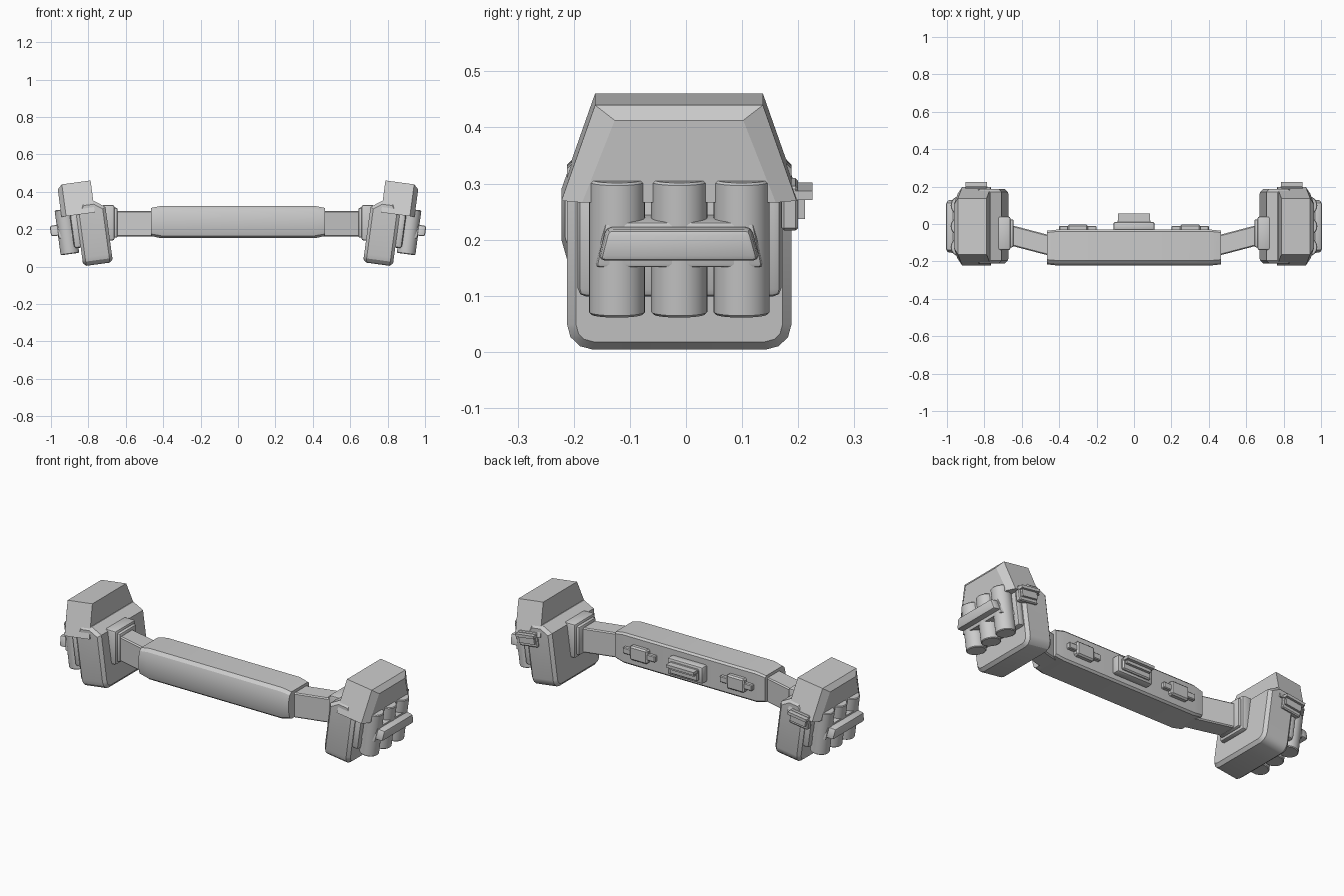
import bpy, bmesh, math
from mathutils import Matrix

if "Cube" in bpy.data.objects:
    bpy.data.objects.remove(bpy.data.objects["Cube"], do_unlink=True)

GREY = (0.6, 0.6, 0.6, 1)
mat = bpy.data.materials.new("plain grey")
mat.use_nodes = True
mat.diffuse_color = GREY
mat.node_tree.nodes["Principled BSDF"].inputs["Base Color"].default_value = GREY

TILT = Matrix.Translation((0.748, 0, 0.013)) @ Matrix.Rotation(math.radians(7.7), 4, 'Y')
WORLD = Matrix.Identity(4)


def finish(name, bm, frame=WORLD, mirror=False, smooth=True):
    """Turn a bmesh into an object, optionally with a twin on the other side."""
    for side, label in ((1, "left_"), (-1, "right_")) if mirror else ((1, ""),):
        part = bm.copy()
        part.transform(Matrix.Scale(side, 4, (1, 0, 0)) @ frame)
        bmesh.ops.recalc_face_normals(part, faces=part.faces)
        mesh = bpy.data.meshes.new(label + name)
        part.to_mesh(mesh)
        part.free()
        mesh.materials.append(mat)
        ob = bpy.data.objects.new(label + name, mesh)
        bpy.context.collection.objects.link(ob)
        bpy.ops.object.select_all(action='DESELECT')
        bpy.context.view_layer.objects.active = ob
        ob.select_set(True)
        if smooth:
            bpy.ops.object.shade_smooth_by_angle(angle=math.radians(30))
    bm.free()


def bevel(bm, width, segments=1, edges=None):
    bmesh.ops.bevel(bm, geom=list(edges or bm.edges), offset=width, segments=segments,
                    profile=0.5, affect='EDGES', clamp_overlap=True)


def loft(rings):
    """Skin closed rings of points and cap both ends."""
    bm = bmesh.new()
    rows = [[bm.verts.new(p) for p in ring] for ring in rings]
    n = len(rows[0])
    for a, b in zip(rows, rows[1:]):
        for i in range(n):
            bm.faces.new((a[i], a[(i + 1) % n], b[(i + 1) % n], b[i]))
    bm.faces.new(rows[0])
    bm.faces.new(rows[-1])
    bmesh.ops.recalc_face_normals(bm, faces=bm.faces)
    return bm


def box(name, x, y, z, width=0.0, segments=1, **kw):
    bm = loft([[(x[0], y[i], z[j]) for i, j in ((0, 0), (1, 0), (1, 1), (0, 1))],
               [(x[1], y[i], z[j]) for i, j in ((0, 0), (1, 0), (1, 1), (0, 1))]])
    if width:
        bevel(bm, width, segments)
    finish(name, bm, **kw)


# Padded belt: rounded section, pinched at both ends
section = [(-0.03, 0.165), (-0.04, 0.155), (-0.195, 0.152), (-0.212, 0.165), (-0.222, 0.2),
           (-0.222, 0.275), (-0.212, 0.31), (-0.195, 0.325), (-0.04, 0.325), (-0.03, 0.315)]
rings = []
for x, s in ((-0.465, 0.87), (-0.41, 1), (0.41, 1), (0.465, 0.87)):
    rings.append([(x, -0.125 + (y + 0.125) * (s + 1) / 2, 0.24 + (z - 0.24) * s) for y, z in section])
finish("belt_pad", loft(rings))

# Angled straps joining the belt to the side pods
strap = loft([[(x, y + dy, z) for dy, z in ((-0.055, 0.16), (0.055, 0.16), (0.055, 0.298), (-0.055, 0.298))]
              for x, y in ((0.42, -0.123), (0.66, -0.06))])
bevel(strap, 0.006)
finish("strap", strap, mirror=True)
box("strap_mount", (0.66, 0.73), (-0.14, 0.04), (0.14, 0.33), 0.012, 2, mirror=True)
box("strap_mount_rim", (0.643, 0.67), (-0.125, 0.025), (0.155, 0.315), 0.01, 2, mirror=True)

# Fittings on the back of the belt
box("rear_buckle_base", (-0.11, 0.11), (-0.04, 0.012), (0.19, 0.285), 0.012, 2)
box("rear_buckle_face", (-0.088, 0.088), (0.0, 0.024), (0.205, 0.27), 0.006)
box("rear_buckle_shelf", (-0.085, 0.085), (0.0, 0.055), (0.252, 0.268))
box("rear_buckle_step", (-0.075, 0.075), (0.0, 0.038), (0.236, 0.253))
box("rear_clip_bar", (0.2, 0.4), (-0.04, -0.01), (0.222, 0.256), 0.004, mirror=True)
box("rear_clip_block", (0.245, 0.355), (-0.04, -0.004), (0.2, 0.278), 0.008, mirror=True)

# Pod body: side profile with sloped shoulder, chamfered bottom and corners
outline = [(-0.08, 0.0), (0.08, 0.0), (0.08, 0.29), (0.04, 0.337), (-0.025, 0.337), (-0.08, 0.298)]
body = loft([[(u, y, w) for u, w in outline] for y in (-0.212, 0.188)])
bottom = [e for e in body.edges if all(v.co.z < 0.01 for v in e.verts)
          and abs(e.verts[0].co.x - e.verts[1].co.x) > 0.1]
bevel(body, 0.045, 3, bottom)
rim = [e for e in body.edges if len(e.link_faces) == 2 and e.calc_face_angle() > 1.0]
bevel(body, 0.016, 1, rim)
finish("pod_body", body, TILT, True)

# Pod lid: trapezoid hood with a chamfered outer face
hood = [(-0.222, 0.277), (0.197, 0.277), (0.137, 0.449), (-0.162, 0.449)]
inset = [(-0.185, 0.277), (0.16, 0.277), (0.102, 0.425), (-0.127, 0.425)]
lid = loft([[(u, y, w) for y, w in ring] for u, ring in ((-0.02, hood), (0.135, hood), (0.16, inset))])
finish("pod_lid", lid, TILT, True, smooth=False)

# Back buckle on each pod
box("pod_buckle_plate", (0.0, 0.115), (0.17, 0.2), (0.22, 0.3), 0.005, frame=TILT, mirror=True)
box("pod_buckle_shelf", (0.0, 0.115), (0.18, 0.225), (0.276, 0.292), frame=TILT, mirror=True)
box("pod_buckle_step", (0.01, 0.105), (0.18, 0.212), (0.24, 0.277), frame=TILT, mirror=True)

# Canister rack on the outer face
box("rack_plate", (0.07, 0.115), (-0.193, 0.17), (0.1, 0.285), 0.015, 2, frame=TILT, mirror=True)
for i in range(3):
    can = bmesh.new()
    bmesh.ops.create_cone(can, cap_ends=True, segments=32, radius1=0.05, radius2=0.05, depth=0.242,
                          matrix=Matrix.Translation((0.142, -0.123 + 0.111 * i, 0.195)))
    caps = [e for e in can.edges if e.calc_face_angle() > 1.0]
    bevel(can, 0.004, 1, caps)
    finish("canister_%d" % (i + 1), can, TILT, True)


# Retaining band: flared holder behind a trapezoid bar
def slab(name, u, low, high, w, shrink, width):
    (a, b), (c, d) = low, high
    ring = [(a, w[0]), (b, w[0]), (d, w[1]), (c, w[1])]
    mid_y, mid_w = (a + b) / 2, sum(w) / 2
    small = [(mid_y + (y - mid_y) * shrink, mid_w + (z - mid_w) * shrink) for y, z in ring]
    bm = loft([[(u[0], y, z) for y, z in ring], [(u[1], y, z) for y, z in small]])
    bevel(bm, width, 2)
    finish(name, bm, TILT, True)


slab("canister_holder", (0.09, 0.19), (-0.176, 0.152), (-0.158, 0.134), (0.16, 0.25), 0.9, 0.006)
slab("canister_bar", (0.185, 0.229), (-0.158, 0.133), (-0.143, 0.117), (0.18, 0.238), 0.97, 0.01)
